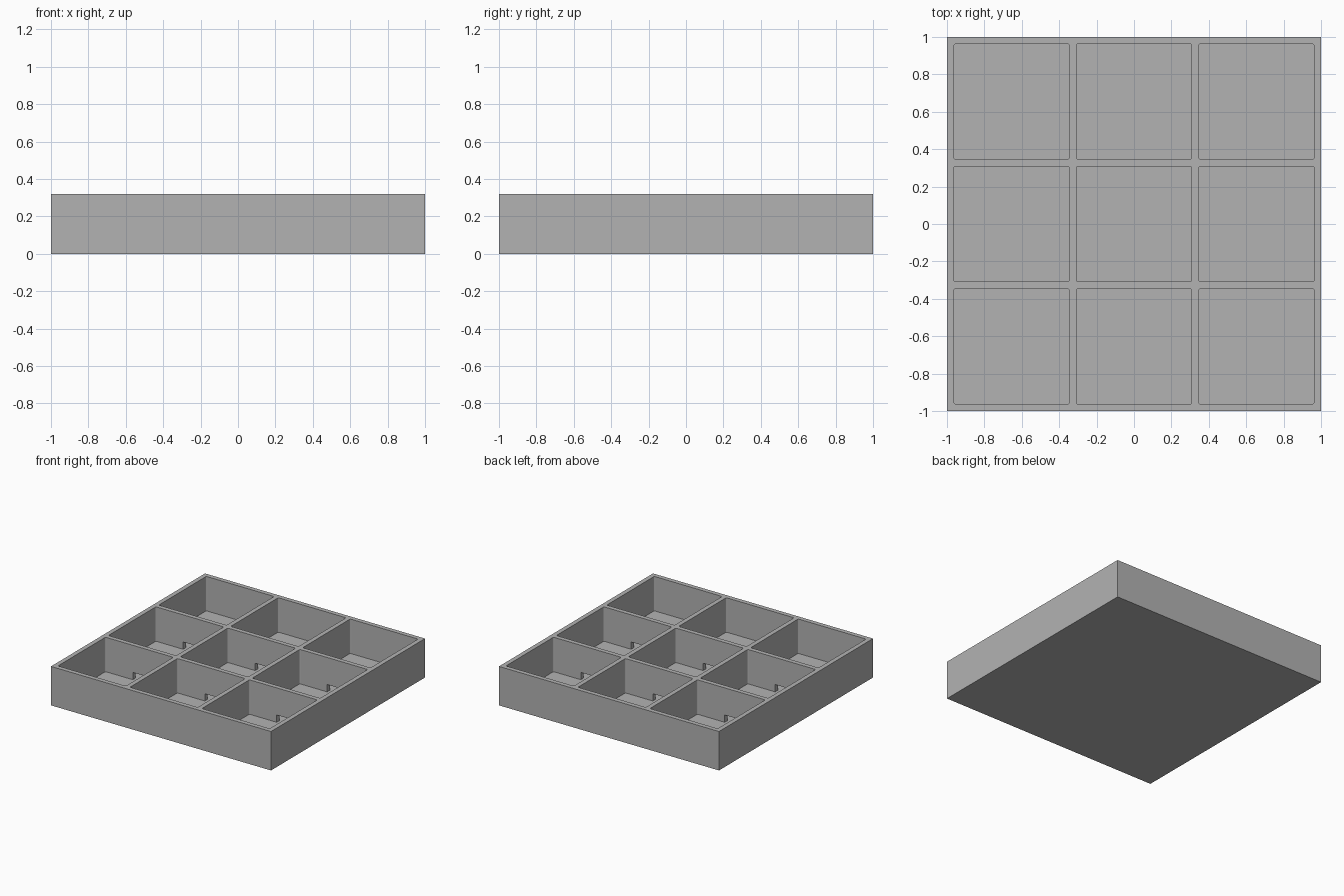
import bpy
import bmesh
from mathutils import Matrix, Vector

cube = bpy.data.objects.get("Cube")
if cube:
    bpy.data.objects.remove(cube, do_unlink=True)

# Main proportions
SIZE, HEIGHT, WALL, CELLS = 2.0, 0.32, 0.0374, 3
POCKET = (SIZE - WALL * (CELLS + 1)) / CELLS
PITCH = POCKET + WALL
FLOOR = WALL
NOTCH_WIDTH, NOTCH_HEIGHT = 0.12, 0.06

grey = bpy.data.materials.new("Plain grey")
grey.use_nodes = True
grey.diffuse_color = (0.45, 0.45, 0.45, 1)
grey.node_tree.nodes["Principled BSDF"].inputs["Base Color"].default_value = grey.diffuse_color


def add_box(bm, low, high, corner=0.0):
    """Add a box between two corners, with optional rounded upright edges."""
    low, high = Vector(low), Vector(high)
    matrix = Matrix.Translation((low + high) / 2) @ Matrix.Diagonal((*(high - low), 1))
    verts = bmesh.ops.create_cube(bm, size=1, matrix=matrix)["verts"]
    if corner:
        edges = {e for v in verts for e in v.link_edges
                 if abs(e.verts[0].co.z - e.verts[1].co.z) > corner}
        bmesh.ops.bevel(bm, geom=list(edges), offset=corner, segments=3,
                        profile=0.5, affect='EDGES')


def make_object(name, bm):
    mesh = bpy.data.meshes.new(name)
    bm.to_mesh(mesh)
    bm.free()
    mesh.materials.append(grey)
    obj = bpy.data.objects.new(name, mesh)
    bpy.context.collection.objects.link(obj)
    return obj


def cut(target, cutter):
    mod = target.modifiers.new(cutter.name, 'BOOLEAN')
    mod.operation, mod.solver, mod.object = 'DIFFERENCE', 'EXACT', cutter
    bpy.context.view_layer.objects.active = target
    bpy.ops.object.modifier_apply(modifier=mod.name)
    bpy.data.objects.remove(cutter, do_unlink=True)


# Solid tray block
block = bmesh.new()
add_box(block, (-SIZE / 2, -SIZE / 2, 0), (SIZE / 2, SIZE / 2, HEIGHT))
tray = make_object("divided_tray", block)

# Square pockets with slightly rounded upright corners
centres = [(i - (CELLS - 1) / 2) * PITCH for i in range(CELLS)]
half = POCKET / 2
pockets = bmesh.new()
for x in centres:
    for y in centres:
        add_box(pockets, (x - half, y - half, FLOOR),
                (x + half, y + half, HEIGHT + 0.1), corner=0.01)
cut(tray, make_object("pocket_cutter", pockets))

# Low notches through the dividers between front and back neighbours
notches = bmesh.new()
for x in centres:
    for y in (-PITCH / 2, PITCH / 2):
        add_box(notches, (x - NOTCH_WIDTH / 2, y - WALL, FLOOR),
                (x + NOTCH_WIDTH / 2, y + WALL, FLOOR + NOTCH_HEIGHT))
cut(tray, make_object("notch_cutter", notches))
